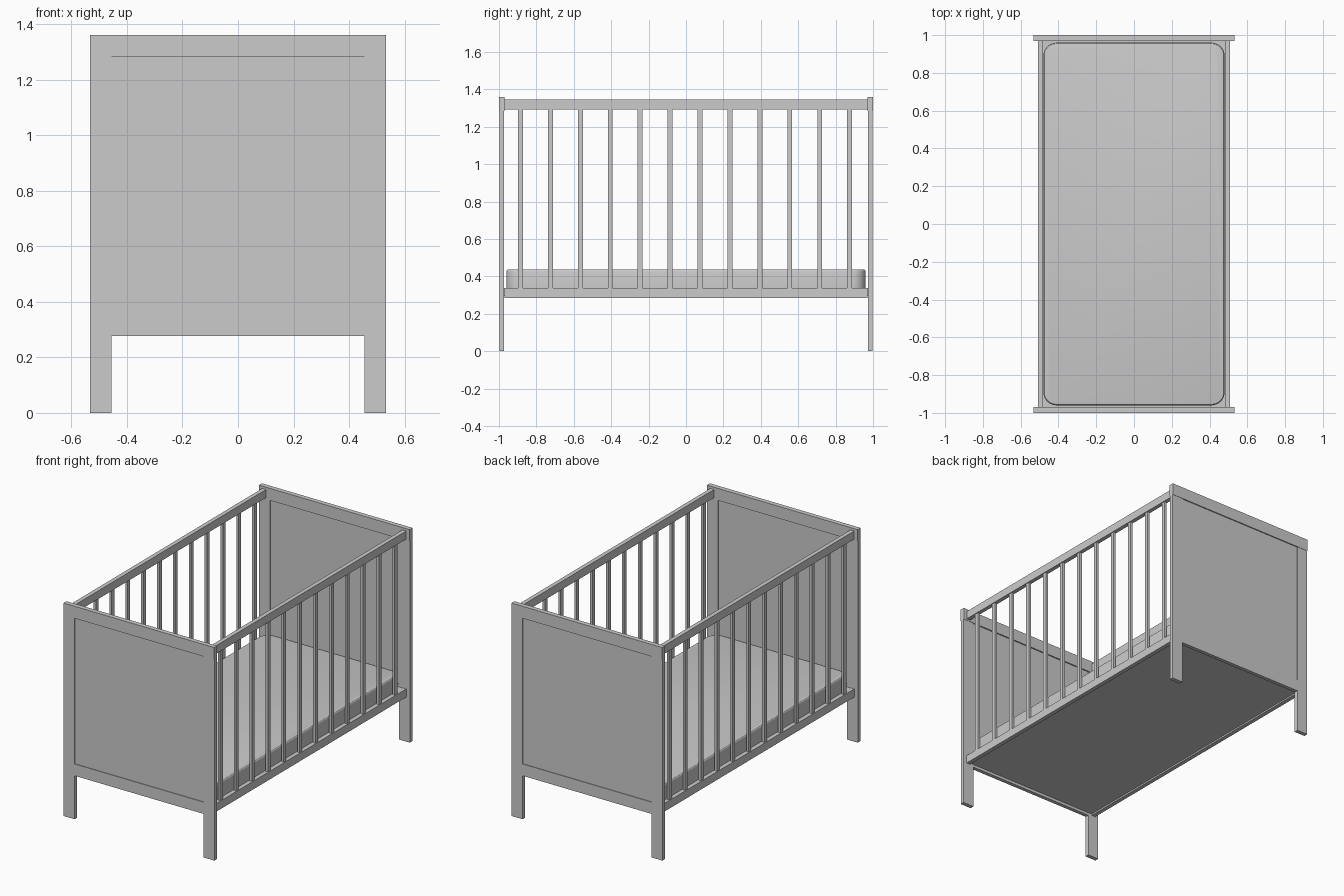
import bpy, bmesh

if "Cube" in bpy.data.objects:
    bpy.data.objects.remove(bpy.data.objects["Cube"])


def box(name, x0, x1, y0, y1, z0, z1):
    """Axis-aligned box from its limits."""
    bm = bmesh.new()
    bmesh.ops.create_cube(bm, size=1)
    for v in bm.verts:
        v.co = ((x0 + x1) / 2 + v.co.x * (x1 - x0),
                (y0 + y1) / 2 + v.co.y * (y1 - y0),
                (z0 + z1) / 2 + v.co.z * (z1 - z0))
    mesh = bpy.data.meshes.new(name)
    bm.to_mesh(mesh)
    bm.free()
    obj = bpy.data.objects.new(name, mesh)
    bpy.context.collection.objects.link(obj)
    return obj


def span(sign, a, b):
    """Interval a..b, mirrored when sign is negative."""
    return sorted((sign * a, sign * b))


# Head and foot ends: legs, cap rail, recessed panel, lower rail
for s, end in ((-1, "front"), (1, "back")):
    for t, side in ((-1, "left"), (1, "right")):
        box(f"{end}_{side}_leg", *span(t, 0.455, 0.532), *span(s, 0.972, 0.998), 0, 1.285)
    box(f"{end}_top_rail", -0.532, 0.532, *span(s, 0.97, 1.0), 1.283, 1.36)
    box(f"{end}_panel", -0.456, 0.456, *span(s, 0.978, 0.993), 0.35, 1.285)
    box(f"{end}_lower_rail", -0.456, 0.456, *span(s, 0.973, 0.997), 0.277, 0.352)

# Slatted sides
SLATS = 12
for t, side in ((-1, "left"), (1, "right")):
    box(f"{side}_side_top_rail", *span(t, 0.481, 0.508), -0.971, 0.971, 1.293, 1.345)
    box(f"{side}_side_bottom_rail", *span(t, 0.481, 0.508), -0.971, 0.971, 0.285, 0.337)
    for i in range(SLATS):
        y = -0.885 + i * 0.16
        box(f"{side}_slat_{i + 1}", *span(t, 0.487, 0.503), y - 0.013, y + 0.013, 0.335, 1.295)

# Mattress base
box("mattress_base", -0.481, 0.481, -0.973, 0.973, 0.295, 0.335)

# Mattress with rounded corners and softened rims
mattress = box("mattress", -0.48, 0.48, -0.96, 0.96, 0.335, 0.437)
bm = bmesh.new()
bm.from_mesh(mattress.data)
upright = [e for e in bm.edges if abs(e.verts[0].co.z - e.verts[1].co.z) > 0.05]
bmesh.ops.bevel(bm, geom=upright, offset=0.07, segments=8, profile=0.5, affect='EDGES')
rims = [e for e in bm.edges if all(v.co.z > 0.43 for v in e.verts)]
bmesh.ops.bevel(bm, geom=rims, offset=0.011, segments=3, profile=0.5, affect='EDGES')
bm.to_mesh(mattress.data)
bm.free()
bpy.context.view_layer.objects.active = mattress
mattress.select_set(True)
bpy.ops.object.shade_smooth_by_angle()
